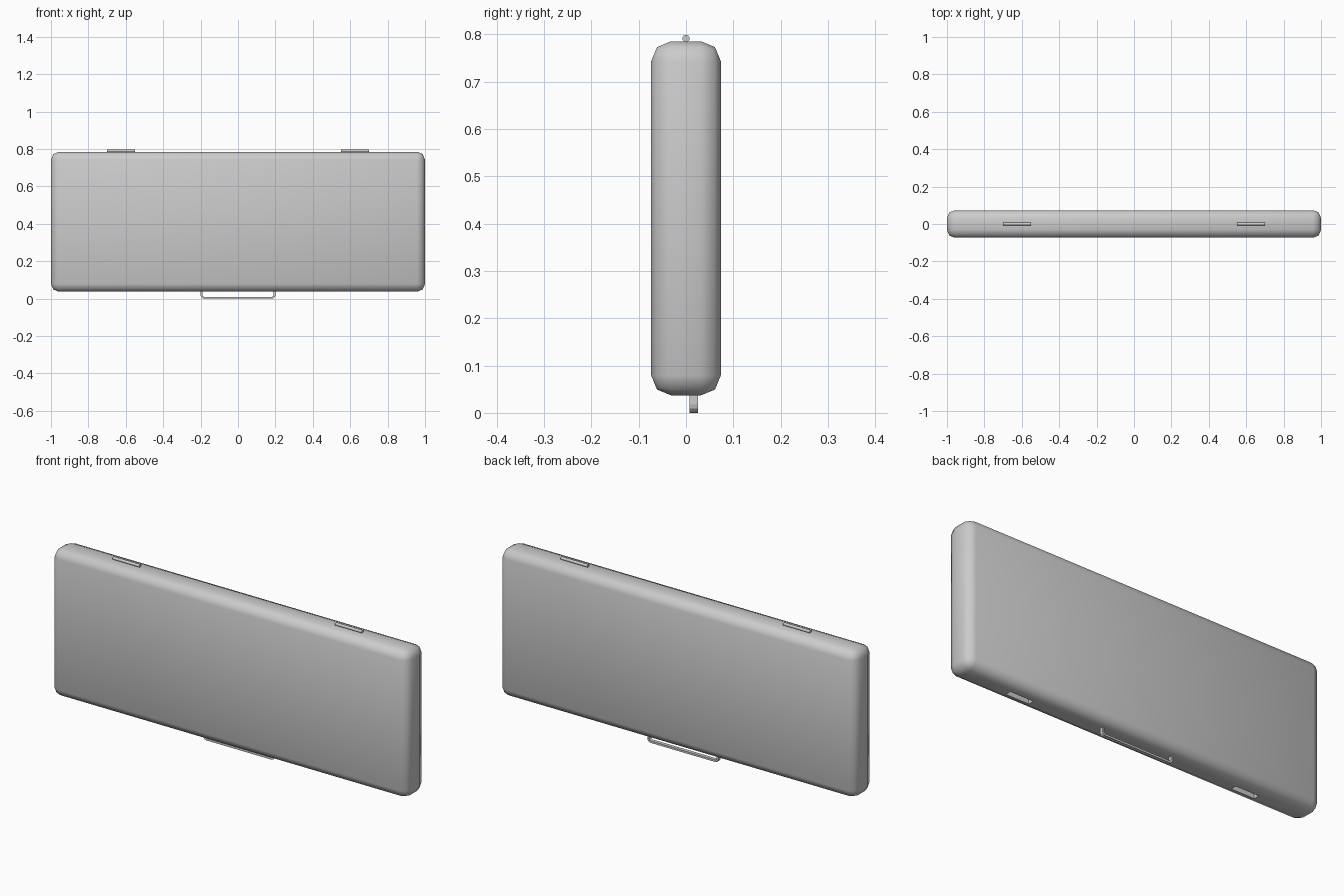
import bpy, bmesh, math

if "Cube" in bpy.data.objects:
    bpy.data.objects.remove(bpy.data.objects["Cube"])


def box(name, size, loc):
    bpy.ops.mesh.primitive_cube_add(size=1, location=loc)
    ob = bpy.context.object
    ob.name = name
    ob.scale = size
    bpy.ops.object.transform_apply(location=False, rotation=False, scale=True)
    return ob


# Slab-shaped case with two-segment rounded edges
case = box("case_body", (2.0, 0.147, 0.748), (0, 0, 0.411))
bev = case.modifiers.new("round_edges", 'BEVEL')
bev.width = 0.042
bev.segments = 2
bpy.ops.object.modifier_apply(modifier=bev.name)

# Latch recesses in the underside
for side in (-1, 1):
    cutter = box("latch_cutter", (0.13, 0.03, 0.05), (side * 0.64, -0.012, 0.037))
    cutter.hide_render = True
    cut = case.modifiers.new("latch_recess", 'BOOLEAN')
    cut.operation = 'DIFFERENCE'
    cut.solver = 'EXACT'
    cut.object = cutter
    bpy.context.view_layer.objects.active = case
    bpy.ops.object.modifier_apply(modifier=cut.name)
    bpy.data.objects.remove(cutter, do_unlink=True)

bpy.ops.object.select_all(action='DESELECT')
case.select_set(True)
bpy.context.view_layer.objects.active = case
bpy.ops.object.shade_smooth_by_angle(angle=math.radians(60))

# Hinge pins along the top
for side, label in ((-1, "left"), (1, "right")):
    bpy.ops.mesh.primitive_cylinder_add(vertices=16, radius=0.0075, depth=0.15,
                                        location=(side * 0.625, 0, 0.791),
                                        rotation=(0, math.pi / 2, 0))
    bpy.context.object.name = "hinge_" + label
    bpy.ops.object.shade_smooth_by_angle(angle=math.radians(40))


# U-shaped carrying handle below: flat strip with rounded corners
def u_path(half_w, bottom, radius, top=0.05, steps=3):
    pts = [(-half_w, top)]
    for side in (-1, 1):
        for i in range(steps + 1):
            t = i / steps if side < 0 else 1 - i / steps
            a = t * math.pi / 2
            pts.append((side * (half_w - radius + radius * math.cos(a)),
                        bottom + radius - radius * math.sin(a)))
    pts.append((half_w, top))
    return pts


bm = bmesh.new()
rings = []
for (xo, zo), (xi, zi) in zip(u_path(0.2, 0.0, 0.018), u_path(0.19, 0.01, 0.008)):
    rings.append([bm.verts.new(p) for p in ((xo, 0.007, zo), (xo, 0.025, zo),
                                            (xi, 0.025, zi), (xi, 0.007, zi))])
for a, b in zip(rings, rings[1:]):
    for i in range(4):
        j = (i + 1) % 4
        bm.faces.new((a[i], a[j], b[j], b[i]))
bm.faces.new(rings[0])
bm.faces.new(rings[-1])
bmesh.ops.recalc_face_normals(bm, faces=bm.faces)
mesh = bpy.data.meshes.new("handle")
bm.to_mesh(mesh)
bm.free()
handle = bpy.data.objects.new("handle", mesh)
bpy.context.collection.objects.link(handle)
